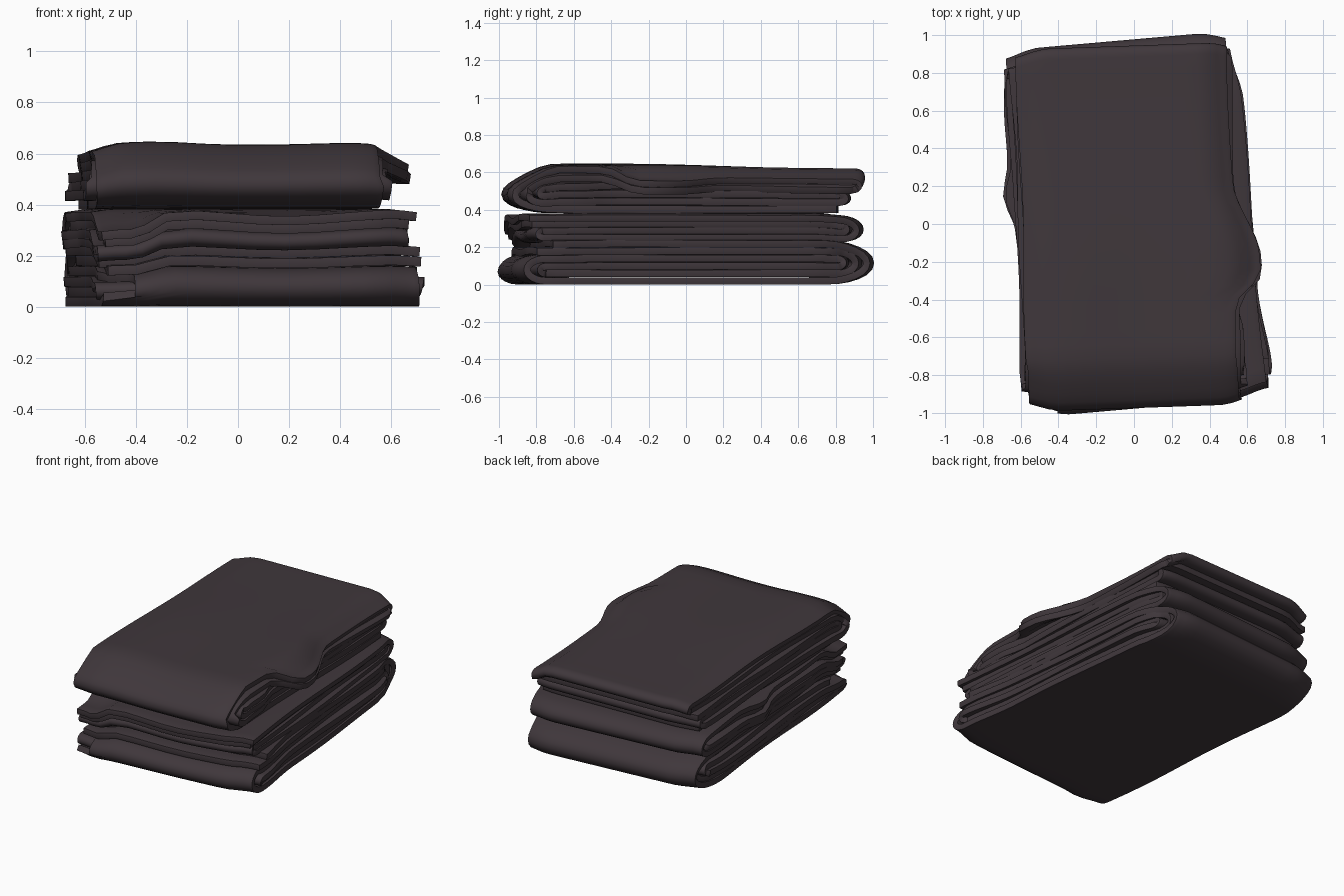
import bpy, math, random

if "Cube" in bpy.data.objects:
    bpy.data.objects.remove(bpy.data.objects["Cube"])

cloth_mat = bpy.data.materials.new("dark plum cloth")
cloth_mat.diffuse_color = (0.050, 0.038, 0.044, 1)
cloth_mat.use_nodes = True
cloth_mat.node_tree.nodes["Principled BSDF"].inputs["Base Color"].default_value = cloth_mat.diffuse_color


def smooth(a, b, v):
    t = max(0.0, min(1.0, (v - a) / (b - a)))
    return t * t * (3 - 2 * t)


def bump(c, w, v):
    return math.exp(-((v - c) / w) ** 2)


def fold_path(levels, ends):
    """Flat layers joined by rounded U-turns. Returns (layer, y, z) samples.
    levels: z of each layer in order; ends: y of free start, every turn, free end."""
    n = len(levels)
    widths = []
    for a, b in zip(levels, levels[1:]):
        d = abs(b - a)
        widths.append(min(0.28, d * (0.9 if d < 0.15 else 1.15)))
    pts = []
    for i in range(n):
        s = math.copysign(1, ends[i + 1] - ends[i])
        a = ends[i] + (s * widths[i - 1] if i else 0)
        b = ends[i + 1] - (s * widths[i] if i < n - 1 else 0)
        for k in range(23):
            pts.append((float(i), a + (b - a) * k / 22, levels[i]))
        if i < n - 1:
            mid = (levels[i] + levels[i + 1]) / 2
            half = (levels[i] - levels[i + 1]) / 2
            for k in range(1, 12):
                t = math.pi * k / 12
                pts.append((i + k / 12, b + s * widths[i] * math.sin(t), mid + half * math.cos(t)))
    return pts


def make_cloth(name, levels, ends, thick, rot, edges, droop, seed, amp):
    """One long sheet folded along a path, with uneven side edges."""
    rnd = random.Random(seed)
    jit = [(rnd.uniform(-amp, amp), rnd.uniform(-amp, amp)) for _ in range(len(levels) + 1)]
    cols = [0, .02, .05, .09, .14, .2, .3, .4, .5, .6, .7, .8, .86, .91, .95, .98, 1]
    c, s = math.cos(rot), math.sin(rot)
    verts, faces = [], []
    path = fold_path(levels, ends)
    for p, y, z in path:
        i, f = int(p), p - int(p)
        jl = jit[i][0] * (1 - f) + jit[i + 1][0] * f
        jr = jit[i][1] * (1 - f) + jit[i + 1][1] * f
        left, right = edges(p, y, z)
        left += jl + 0.008 * math.sin(5 * y + i)
        right += jr + 0.008 * math.sin(4 * y + 2 * i)
        for u in cols:
            x = left + (right - left) * u
            # corners of the folds pull in slightly
            yy = y * (1 - 0.05 * smooth(0.42, 0.64, abs(x)) * smooth(0.6, 0.9, abs(y)))
            zz = max(thick / 2 + 0.001, droop(p, x, y, z, u))
            verts.append((x * c - yy * s, x * s + yy * c, zz))
    m = len(cols)
    for r in range(len(path) - 1):
        for k in range(m - 1):
            a = r * m + k
            faces.append((a, a + 1, a + m + 1, a + m))
    me = bpy.data.meshes.new(name)
    me.from_pydata(verts, [], faces)
    me.materials.append(cloth_mat)
    ob = bpy.data.objects.new(name, me)
    bpy.context.collection.objects.link(ob)
    so = ob.modifiers.new("thickness", 'SOLIDIFY')
    so.thickness, so.offset = thick, 0
    be = ob.modifiers.new("soft hem", 'BEVEL')
    be.width, be.segments = 0.012, 2
    be.limit_method, be.angle_limit = 'ANGLE', math.radians(60)
    bpy.ops.object.select_all(action='DESELECT')
    ob.select_set(True)
    bpy.context.view_layer.objects.active = ob
    bpy.ops.object.convert(target='MESH')
    bpy.ops.object.shade_smooth_by_angle(angle=math.radians(50))
    return ob


# Shared sag of the two lower cloths: sides, front middle and front left corner
def low_droop(p, x, y, z, u):
    z *= 1 - 0.4 * max(0, abs(x) - 0.54)
    z *= 1 - 0.08 * bump(0.1, 0.3, x) * smooth(-0.5, -0.9, y)
    z *= 1 - 0.06 * smooth(0.6, 0.95, y)
    return z * (1 - 0.22 * smooth(-0.32, -0.5, x) * smooth(-0.55, -0.8, y))


# Bottom cloth: flat roll with the big fold at the back
def bottom_edges(p, y, z):
    outer = 1 if 1.4 < p < 2.6 else 0
    corner = smooth(0.6, 0.95, y)
    return (-0.61 + 0.12 * outer * smooth(-0.7, -0.9, y) + 0.03 * corner,
            0.615 + 0.03 * smooth(-0.4, -0.8, y) - 0.05 * corner)


make_cloth("bottom_folded_cloth",
           [0.225, 0.020, 0.143, 0.102, 0.061, 0.184],
           [-0.80, 0.955, -0.955, 0.82, -0.88, 0.89, -0.90],
           0.038, math.radians(5), bottom_edges, low_droop, 3, 0.02)


# Middle cloth: thinner, folded at the back with loose layers in front
def middle_edges(p, y, z):
    corner = smooth(0.6, 0.95, y)
    return (-0.61 - 0.05 * bump(0.2, 0.12, y) + 0.02 * corner,
            0.60 - 0.03 * corner)


make_cloth("middle_folded_cloth",
           [0.366, 0.258, 0.294, 0.330],
           [-0.94, 0.90, -0.88, 0.84, -0.92],
           0.035, math.radians(5), middle_edges, low_droop, 8, 0.02)


# Top cloth: big rounded fold in front, draped flap on the right
def top_edges(p, y, z):
    l, r = -0.595, 0.52
    if 0.5 < p < 2.4:
        k = smooth(-0.46, -0.28, y)
        r += k * (0.135 - 0.13 * smooth(-0.2, 0.2, y))
        if p < 1.6:
            r -= 0.015
    elif p >= 2.4:
        l -= 0.02 + 0.03 * smooth(0.2, 0.8, y)
        r += 0.04 * smooth(-0.4, -0.6, y)
    return l, r


def top_droop(p, x, y, z, u):
    k = (z - 0.38) / 0.25
    z += k * (0.014 * bump(-0.35, 0.2, x) + 0.008 * bump(0.4, 0.2, x)) * smooth(0.6, -0.4, y)
    z -= k * (0.008 + 0.03 * smooth(0.47, 0.62, abs(x)) + 0.012 * smooth(-0.2, 0.9, y))
    z -= k * 0.06 * smooth(-0.68, -0.96, y)
    if 0.5 < p < 2.4:
        z -= 0.05 * smooth(0.88, 1.0, u) * smooth(-0.46, -0.25, y)
    return z


make_cloth("top_folded_cloth",
           [0.404, 0.622, 0.579, 0.447, 0.491, 0.535],
           [0.80, -0.955, 0.925, -0.89, 0.85, -0.82, 0.89],
           0.038, math.radians(2), top_edges, top_droop, 5, 0.012)
